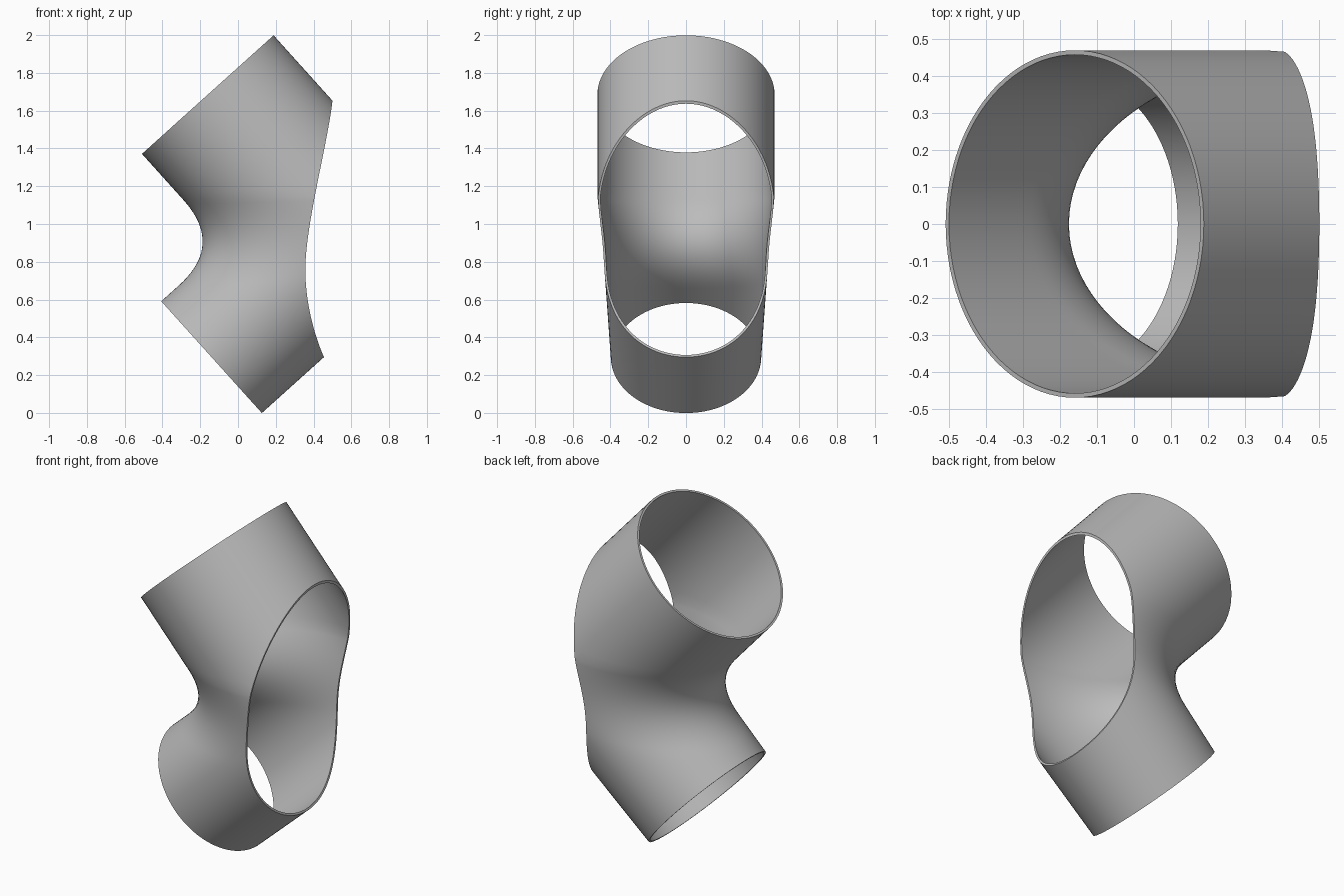
import bpy, bmesh, math
from mathutils import Vector
from mathutils.geometry import interpolate_bezier

if "Cube" in bpy.data.objects:
    bpy.data.objects.remove(bpy.data.objects["Cube"], do_unlink=True)

# The two tubes run at right angles: the upper along V, the lower along U
U = Vector((0.743, 0, 0.669)).normalized()
V = Vector((U.z, 0, -U.x))
Y = Vector((0, 1, 0))
UPPER, R_UPPER = Vector((-0.16, 0, 1.685)), 0.469
LOWER, R_LOWER = Vector((-0.14, 0, 0.295)), 0.398
R_BEND = 0.443
FILLET = 0.32
SIDES, STRAIGHT, BEND = 96, 10, 20


def ruling(angle):
    """Line down the upper tube, round the filleted bend, along the lower tube."""
    c, s = math.cos(angle), math.sin(angle)
    top = UPPER - U * R_UPPER * c
    low = LOWER - V * R_LOWER * c
    corner = U * top.dot(U) + V * low.dot(V)
    t1 = corner - V * FILLET + Y * R_UPPER * s
    top, low, corner = top + Y * R_UPPER * s, low + Y * R_LOWER * s, corner + Y * R_BEND * s
    t2 = corner + (low - corner).normalized() * FILLET
    pts = [top.lerp(t1, i / STRAIGHT) for i in range(STRAIGHT)]
    for i in range(BEND + 1):
        f = i / BEND
        pts.append(t1.lerp(corner, f).lerp(corner.lerp(t2, f), f))
    pts += [t2.lerp(low, i / STRAIGHT) for i in range(1, STRAIGHT + 1)]
    return pts


def mesh_object(name, bm):
    mesh = bpy.data.meshes.new(name)
    bm.to_mesh(mesh)
    bm.free()
    obj = bpy.data.objects.new(name, mesh)
    bpy.context.collection.objects.link(obj)
    return obj


# Bent sleeve surface
bm = bmesh.new()
rows = [[bm.verts.new(p) for p in ruling(2 * math.pi * k / SIDES)] for k in range(SIDES)]
for k, a in enumerate(rows):
    b = rows[(k + 1) % SIDES]
    for i in range(len(a) - 1):
        bm.faces.new((a[i], a[i + 1], b[i + 1], b[i]))
bm.normal_update()
# Make the normals point out of the tube
first = min(bm.faces, key=lambda f: f.calc_center_median().x)
if first.normal.dot(U) > 0:
    bmesh.ops.reverse_faces(bm, faces=bm.faces[:])
sleeve = mesh_object("bent_sleeve", bm)

# Cutter for the large curved side opening
waist = Vector((0.357, 0, 0.73))
edge = interpolate_bezier(Vector((0.50, 0, 1.65)), Vector((0.47, 0, 1.40)),
                          Vector((0.347, 0, 0.96)), waist, 24)
edge += interpolate_bezier(waist, Vector((0.361, 0, 0.58)),
                           Vector((0.40, 0, 0.42)), Vector((0.455, 0, 0.295)), 16)[1:]
outline = [Vector((2, 0, 1.75)), Vector((0.515, 0, 1.75))] + edge
outline += [Vector((0.50, 0, 0.22)), Vector((2, 0, 0.22))]
bm = bmesh.new()
face = bm.faces.new([bm.verts.new(p - Y) for p in outline])
solid = bmesh.ops.extrude_face_region(bm, geom=[face])
bmesh.ops.translate(bm, vec=Y * 2, verts=[g for g in solid["geom"] if isinstance(g, bmesh.types.BMVert)])
bmesh.ops.recalc_face_normals(bm, faces=bm.faces[:])
cutter = mesh_object("opening_cutter", bm)
cutter.hide_render = True

# Wall thickness, then the opening
wall = sleeve.modifiers.new("wall", "SOLIDIFY")
wall.thickness = 0.012
wall.offset = -1
cut = sleeve.modifiers.new("opening", "BOOLEAN")
cut.operation = "DIFFERENCE"
cut.solver = "EXACT"
cut.object = cutter

bpy.ops.object.select_all(action="DESELECT")
sleeve.select_set(True)
bpy.context.view_layer.objects.active = sleeve
bpy.ops.object.convert(target="MESH")
bpy.data.objects.remove(cutter, do_unlink=True)

# Plain grey material
grey = bpy.data.materials.new("plain_grey")
grey.use_nodes = True
colour = (0.5, 0.5, 0.5, 1)
grey.diffuse_color = colour
grey.node_tree.nodes["Principled BSDF"].inputs["Base Color"].default_value = colour
sleeve.data.materials.clear()
sleeve.data.materials.append(grey)
bpy.ops.object.shade_smooth_by_angle(angle=math.radians(35))
